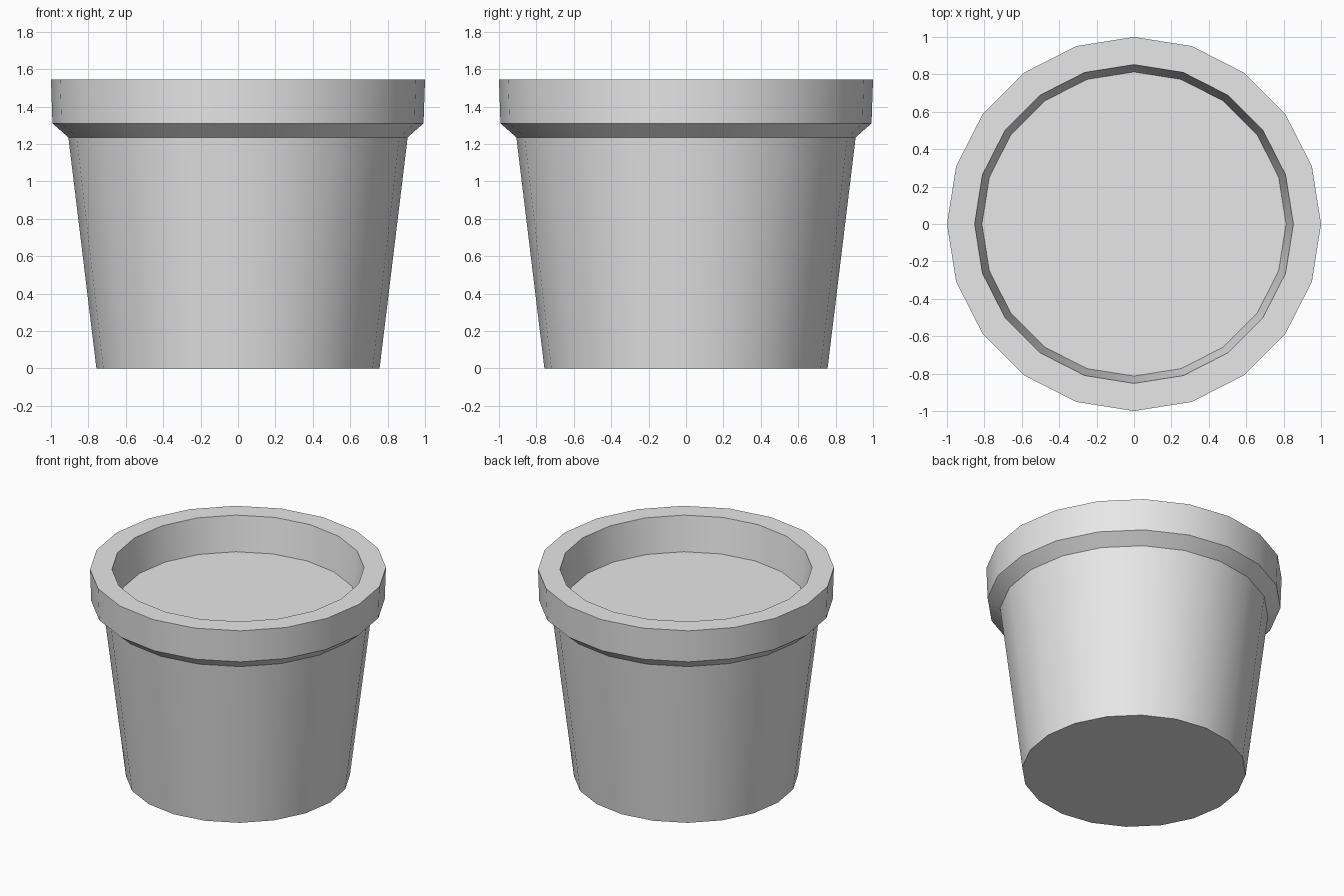
import bpy, bmesh, math

SIDES = 20

cube = bpy.data.objects.get("Cube")
if cube:
    bpy.data.objects.remove(cube, do_unlink=True)

grey = bpy.data.materials.new("plain_grey")
grey.use_nodes = True
grey.diffuse_color = (0.8, 0.8, 0.8, 1)
grey.node_tree.nodes["Principled BSDF"].inputs["Base Color"].default_value = (0.8, 0.8, 0.8, 1)


def ring(bm, radius, z):
    step = 2 * math.pi / SIDES
    return [bm.verts.new((radius * math.cos(i * step), radius * math.sin(i * step), z))
            for i in range(SIDES)]


def lathe(name, profile, cap_start=False, cap_end=False):
    """Turn (radius, height) points into a faceted shell with optional caps."""
    bm = bmesh.new()
    rings = [ring(bm, r, z) for r, z in profile]
    for low, high in zip(rings, rings[1:]):
        for i in range(SIDES):
            j = (i + 1) % SIDES
            bm.faces.new((low[i], low[j], high[j], high[i]))
    if cap_start:
        bm.faces.new(rings[0][::-1])
    if cap_end:
        bm.faces.new(rings[-1])
    mesh = bpy.data.meshes.new(name)
    bm.to_mesh(mesh)
    bm.free()
    mesh.materials.append(grey)
    obj = bpy.data.objects.new(name, mesh)
    bpy.context.collection.objects.link(obj)
    bpy.ops.object.select_all(action="DESELECT")
    obj.select_set(True)
    bpy.context.view_layer.objects.active = obj
    bpy.ops.object.shade_smooth_by_angle(angle=math.radians(30))
    return obj


# Tapered pot: base, wall, flared collar, rim and recessed inner floor
lathe("flower_pot", [
    (0.757, 0.0),    # base
    (0.907, 1.235),  # top of wall
    (0.992, 1.31),   # underside of collar
    (1.0, 1.545),    # outer rim
    (0.852, 1.545),  # inner rim
    (0.813, 1.29),   # inner floor
], cap_start=True, cap_end=True)
